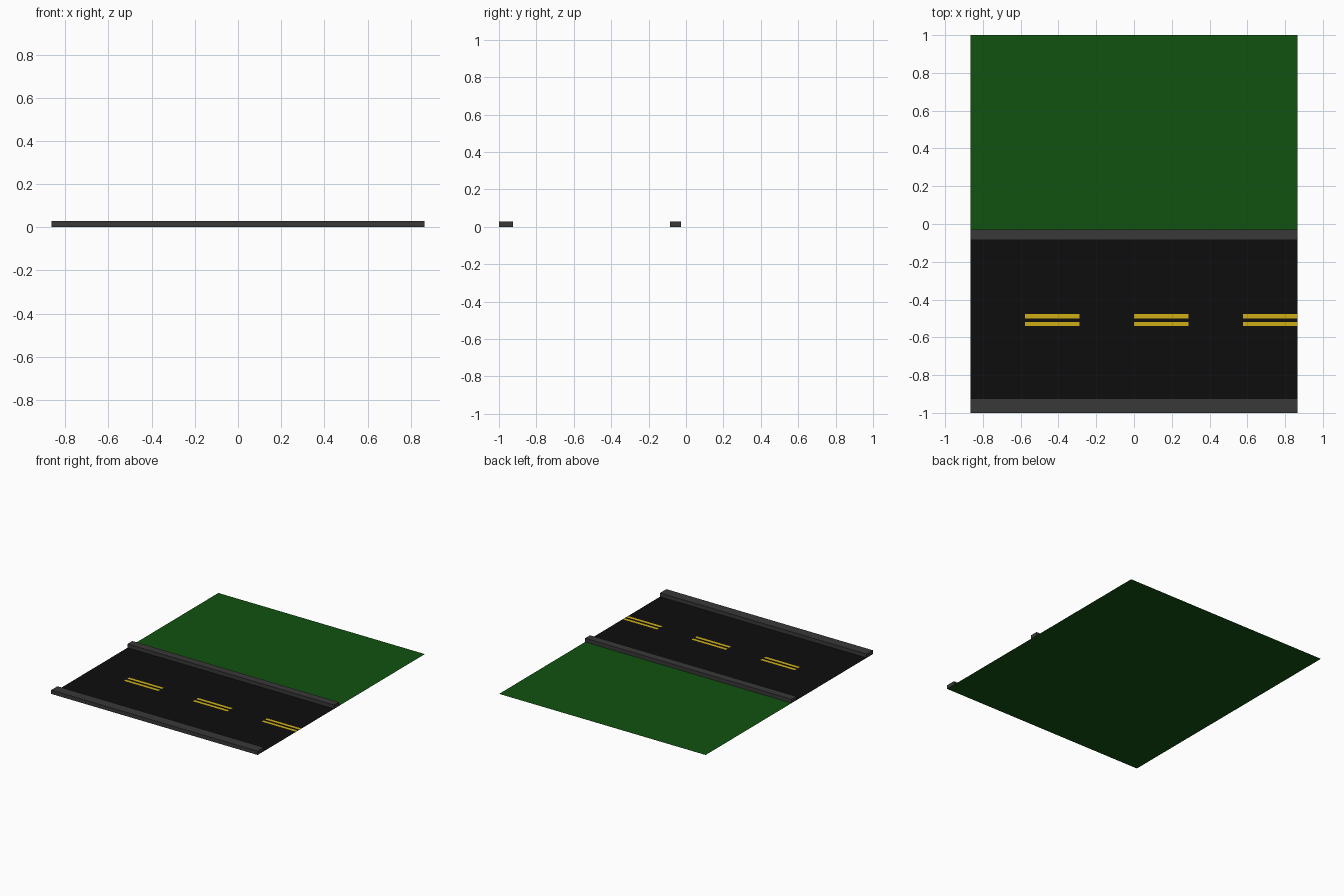
import bpy, bmesh

if "Cube" in bpy.data.objects:
    bpy.data.objects.remove(bpy.data.objects["Cube"])

W = 0.865   # half length of the road section along x
LIFT = 0.0004   # tiny gap so flat layers stack cleanly


def material(name, rgb):
    m = bpy.data.materials.new(name)
    m.diffuse_color = (*rgb, 1)
    m.use_nodes = True
    m.node_tree.nodes["Principled BSDF"].inputs["Base Color"].default_value = m.diffuse_color
    return m


def finish(name, bm, mat):
    bmesh.ops.recalc_face_normals(bm, faces=bm.faces)
    me = bpy.data.meshes.new(name)
    bm.to_mesh(me)
    bm.free()
    me.materials.append(mat)
    ob = bpy.data.objects.new(name, me)
    bpy.context.collection.objects.link(ob)
    return ob


def slab(name, x0, x1, y0, y1, z, mat, height=0):
    """Flat rectangle, extruded upwards when a height is given."""
    bm = bmesh.new()
    face = bm.faces.new([bm.verts.new((x, y, z)) for x, y in
                         ((x0, y0), (x1, y0), (x1, y1), (x0, y1))])
    if height:
        ext = bmesh.ops.extrude_face_region(bm, geom=[face], use_keep_orig=True)
        top = [g for g in ext["geom"] if isinstance(g, bmesh.types.BMVert)]
        bmesh.ops.translate(bm, verts=top, vec=(0, 0, height))
    return finish(name, bm, mat)


grass = material("grass_green", (0.006, 0.085, 0.005))
asphalt = material("asphalt_black", (0.004, 0.004, 0.004))
concrete = material("kerb_grey", (0.042, 0.04, 0.04))
paint = material("paint_yellow", (0.62, 0.42, 0.008))

# Grass base and road surface
slab("grass", -W, W, -1, 1, 0, grass)
slab("road", -W, W, -0.924, -0.085, LIFT, asphalt)

# Kerbs on both sides of the road
slab("kerb_near", -W, W, -1, -0.925, 0, concrete, 0.029)
slab("kerb_far", -W, W, -0.086, -0.028, 0, concrete, 0.029)

# Double dashed centre line
for i in range(3):
    x = -W + W / 3 * (2 * i + 1)
    for side, y in (("near", -0.541), ("far", -0.499)):
        slab(f"dash_{side}_{i + 1}", x, x + W / 3, y, y + 0.022, 2 * LIFT, paint)
